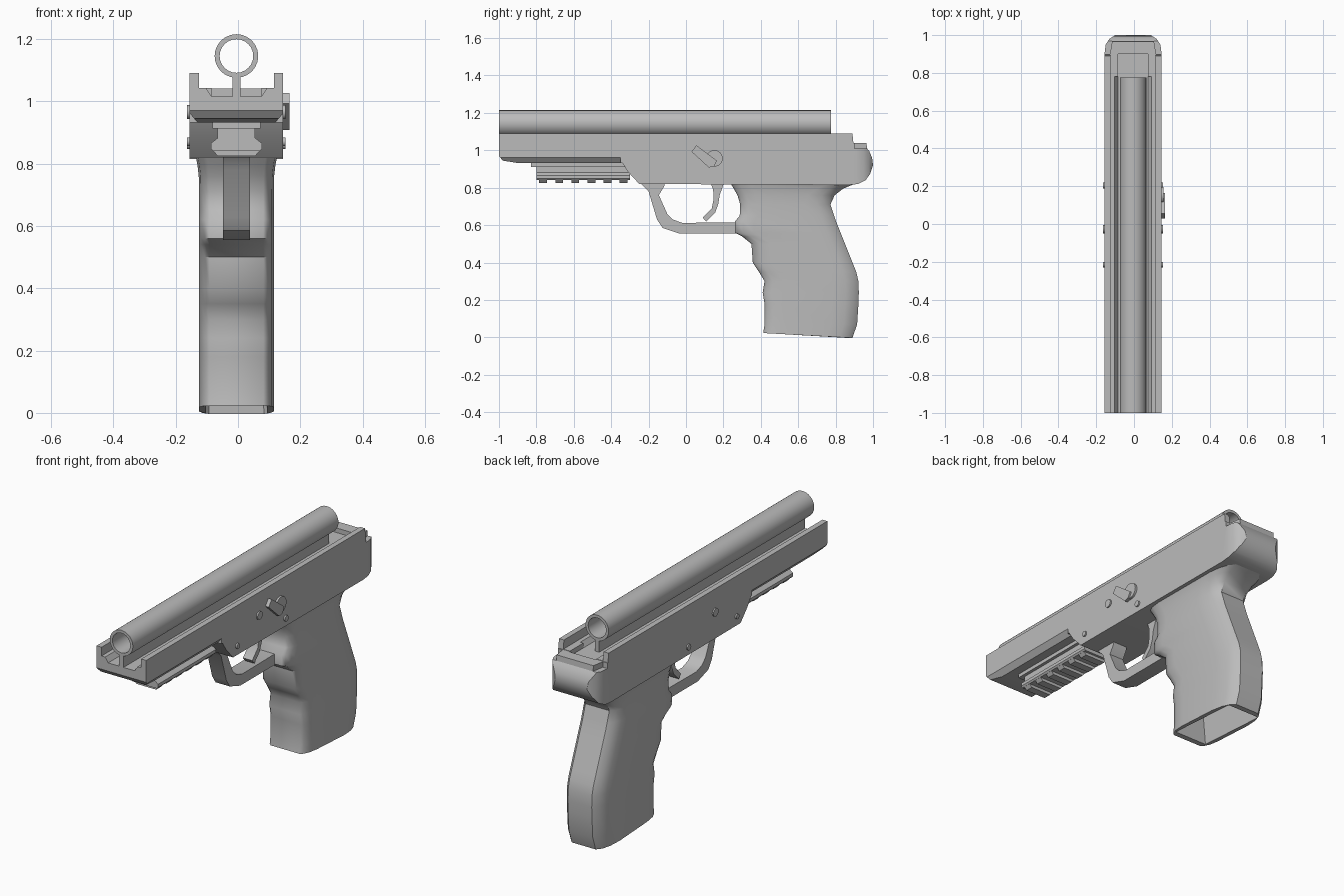
import bpy, bmesh, math
from mathutils import Matrix, Vector

cube = bpy.data.objects.get("Cube")
if cube:
    bpy.data.objects.remove(cube, do_unlink=True)

CX = -0.005  # centre plane of the frame

grey = bpy.data.materials.new("plain grey")
grey.use_nodes = True
COLOUR = (0.5, 0.5, 0.5, 1)
grey.diffuse_color = COLOUR
grey.node_tree.nodes["Principled BSDF"].inputs["Base Color"].default_value = COLOUR


def finish(name, bm, smooth=None):
    """Turn a bmesh into a named grey object."""
    bmesh.ops.remove_doubles(bm, verts=bm.verts, dist=1e-5)
    bmesh.ops.recalc_face_normals(bm, faces=bm.faces)
    mesh = bpy.data.meshes.new(name)
    bm.to_mesh(mesh)
    bm.free()
    mesh.materials.append(grey)
    obj = bpy.data.objects.new(name, mesh)
    bpy.context.collection.objects.link(obj)
    if smooth:
        shade(obj, smooth)
    return obj


def shade(obj, angle):
    bpy.ops.object.select_all(action='DESELECT')
    obj.select_set(True)
    bpy.context.view_layer.objects.active = obj
    bpy.ops.object.shade_smooth_by_angle(angle=math.radians(angle))


def prism(name, pts, lo, hi, axis='x', smooth=None):
    """Extrude a 2D outline: (y,z) along x, (x,z) along y or (x,y) along z."""
    place = {'x': lambda p, t: (t, p[0], p[1]),
             'y': lambda p, t: (p[0], t, p[1]),
             'z': lambda p, t: (p[0], p[1], t)}[axis]
    bm = bmesh.new()
    a, b = ([bm.verts.new(place(p, t)) for p in pts] for t in (lo, hi))
    bm.faces.new(a)
    bm.faces.new(b)
    n = len(pts)
    for i in range(n):
        bm.faces.new((a[i], a[(i + 1) % n], b[(i + 1) % n], b[i]))
    return finish(name, bm, smooth)


def box(name, x0, x1, y0, y1, z0, z1):
    return prism(name, [(y0, z0), (y1, z0), (y1, z1), (y0, z1)], x0, x1)


def mirrored(half):
    """Complete a half outline about the centre plane."""
    return [(CX + x, t) for x, t in half] + [(CX - x, t) for x, t in reversed(half)]


def boolean(obj, cutter, operation='DIFFERENCE'):
    mod = obj.modifiers.new("cut", 'BOOLEAN')
    mod.object, mod.operation, mod.solver = cutter, operation, 'EXACT'
    bpy.context.view_layer.objects.active = obj
    bpy.ops.object.modifier_apply(modifier=mod.name)
    bpy.data.objects.remove(cutter, do_unlink=True)


def disc(name, x0, x1, y, z, r, sides=16):
    ring = [(y + r * math.cos(math.tau * i / sides), z + r * math.sin(math.tau * i / sides))
            for i in range(sides)]
    return prism(name, ring, x0, x1, smooth=30)


# Frame: side profile trimmed by a plan outline with a rounded rear
side = [(-1, 1.09), (-1, 0.97), (-0.98, 0.945), (-0.9, 0.932), (-0.34, 0.932),
        (-0.31, 0.885), (-0.25, 0.82), (0.87, 0.815), (0.92, 0.82), (0.96, 0.84),
        (0.985, 0.875), (1, 0.92), (0.995, 0.96), (0.98, 0.995), (0.968, 1.01),
        (0.965, 1.04), (0.895, 1.04), (0.89, 1.09)]
frame = prism("frame", side, -0.25, 0.25)
plan = mirrored([(0.15, -1.1), (0.15, 0.91), (0.145, 0.95), (0.125, 0.98), (0.095, 1.0), (0.06, 1.01)])
boolean(frame, prism("plan_cutter", plan, 0.5, 1.5, 'z'), 'INTERSECT')

# Stepped open channel along the top
boolean(frame, prism("channel_cutter", mirrored(
    [(0.12, 1.2), (0.12, 1.042), (0.098, 1.042), (0.08, 1.015)]), -1.1, 0.78, 'y'))
boolean(frame, prism("rear_channel_cutter", mirrored(
    [(0.12, 1.2), (0.12, 1.042), (0.08, 1.042), (0.08, 1.015)]), 0.7, 0.9, 'y'))

# Chamfered lower edges at the front and notches at the rear corners
for s in (-1, 1):
    wedge = [(CX + s * 0.115, 0.92), (CX + s * 0.155, 0.967), (CX + s * 0.2, 0.967), (CX + s * 0.2, 0.92)]
    boolean(frame, prism("chamfer_cutter", wedge, -1.1, -0.35, 'y'))
    notch = [(CX + s * 0.122, 0.9), (CX + s * 0.11, 0.972), (CX + s * 0.25, 0.972), (CX + s * 0.25, 0.9)]
    boolean(frame, prism("notch_cutter", notch, 1.01, 1.2, 'z'))
shade(frame, 30)

# Barrel: open tube carried on a thin rib
SIDES = 24
bm = bmesh.new()
rings = []
for y, r in ((-1, 0.07), (0.775, 0.07), (0.775, 0.054), (-1, 0.054)):
    rings.append([bm.verts.new((CX + r * math.sin(math.tau * i / SIDES), y,
                                1.145 + r * math.cos(math.tau * i / SIDES))) for i in range(SIDES)])
for k in range(4):
    a, b = rings[k], rings[(k + 1) % 4]
    for i in range(SIDES):
        j = (i + 1) % SIDES
        bm.faces.new((a[i], a[j], b[j], b[i]))
finish("barrel", bm, 30)
box("barrel_rib", CX - 0.013, CX + 0.013, -1, 0.775, 1.01, 1.082)

# Accessory rail: top strip, neck, wide lower bar and cross teeth
box("rail_strip", CX - 0.077, CX + 0.077, -0.83, -0.3, 0.912, 0.935)
box("rail_neck", CX - 0.06, CX + 0.06, -0.8, -0.3, 0.87, 0.92)
prism("rail_bar", mirrored([(0.06, 0.882), (0.082, 0.865), (0.082, 0.848), (0.075, 0.84)]), -0.8, -0.3, 'y')
for i in range(6):
    y = -0.785 + 0.086 * i
    prism("rail_tooth_%d" % (i + 1), mirrored([(0.076, 0.842), (0.06, 0.824)]), y, y + 0.042, 'y')

# Trigger guard and trigger
guard = [(-0.25, 0.83), (-0.20, 0.78), (-0.155, 0.63), (-0.125, 0.585), (-0.035, 0.555), (0.30, 0.555),
         (0.30, 0.615), (-0.02, 0.612), (-0.07, 0.63), (-0.10, 0.66), (-0.145, 0.76), (-0.115, 0.81),
         (-0.115, 0.83)]
prism("trigger_guard", guard, CX - 0.043, CX + 0.043, smooth=35)
trigger = [(0.13, 0.83), (0.145, 0.79), (0.148, 0.74), (0.138, 0.69), (0.09, 0.64), (0.108, 0.618),
           (0.155, 0.665), (0.172, 0.71), (0.18, 0.76), (0.205, 0.83)]
prism("trigger", trigger, CX - 0.028, CX + 0.028, smooth=35)

# Grip: lofted sections (height, front y, back y, half width), open at the base
sections = [(0.82, 0.24, 0.9, 0.13), (0.795, 0.255, 0.84, 0.125), (0.76, 0.275, 0.795, 0.121),
            (0.71, 0.29, 0.772, 0.12), (0.65, 0.287, 0.792, 0.12), (0.62, 0.262, 0.802, 0.12),
            (0.56, 0.262, 0.826, 0.12), (0.54, 0.30, 0.834, 0.12), (0.50, 0.35, 0.85, 0.12),
            (0.40, 0.357, 0.89, 0.12), (0.35, 0.39, 0.91, 0.12), (0.30, 0.42, 0.922, 0.12),
            (0.24, 0.41, 0.924, 0.12), (0.18, 0.42, 0.922, 0.12), (0.07, 0.42, 0.915, 0.12),
            (0.01, 0.413, 0.89, 0.12)]


def section(z, front, back, w):
    half = [(0.72, front), (0.84, front + 0.012), (0.95, front + 0.045), (1, front + 0.1),
            (1, back - 0.14), (0.93, back - 0.07), (0.8, back - 0.025), (0.6, back)]
    tilt = 0.013 if z < 0.05 else 0
    return [(x, y, z + tilt * (1 - 2 * (y - front) / (back - front)))
            for x, y in mirrored([(u * w, y) for u, y in half])]


bm = bmesh.new()
loops = [[bm.verts.new(p) for p in section(*s)] for s in sections]
# Inner magazine well
base = sections[-1]
for z, f, b, w in ((base[0], base[1] + 0.03, base[2] - 0.03, 0.098), (0.45, 0.42, 0.82, 0.08)):
    loops.append([bm.verts.new((CX + x, y, z + (0.013 * (1 - 2 * (y - f) / (b - f)) if z < 0.05 else 0)))
                  for x, y in ((w, f), (w, f + 0.01), (w, f + 0.02), (w, f + 0.06), (w, b - 0.06),
                               (w, b - 0.02), (w, b - 0.01), (w * 0.9, b),
                               (-w * 0.9, b), (-w, b - 0.01), (-w, b - 0.02), (-w, b - 0.06),
                               (-w, f + 0.06), (-w, f + 0.02), (-w, f + 0.01), (-w, f))])
bm.faces.new(loops[0])
bm.faces.new(loops[-1])
for a, b in zip(loops, loops[1:]):
    for i in range(len(a)):
        j = (i + 1) % len(a)
        bm.faces.new((a[i], a[j], b[j], b[i]))
finish("grip", bm, 40)

# Cross pins showing on both sides
for name, y, z, r in (("front_pin", -0.215, 0.87, 0.014), ("middle_pin", -0.027, 0.965, 0.022),
                      ("rear_pin", 0.203, 0.862, 0.016)):
    disc(name, CX - 0.158, CX + 0.158, y, z, r)

# Safety lever on the left side
disc("lever_hub", 0.13, 0.156, 0.152, 0.957, 0.044, 24)
prism("lever_arm", [(0.03, 0.992), (0.055, 1.027), (0.165, 0.945), (0.15, 0.915), (0.122, 0.908)], 0.14, 0.165)
